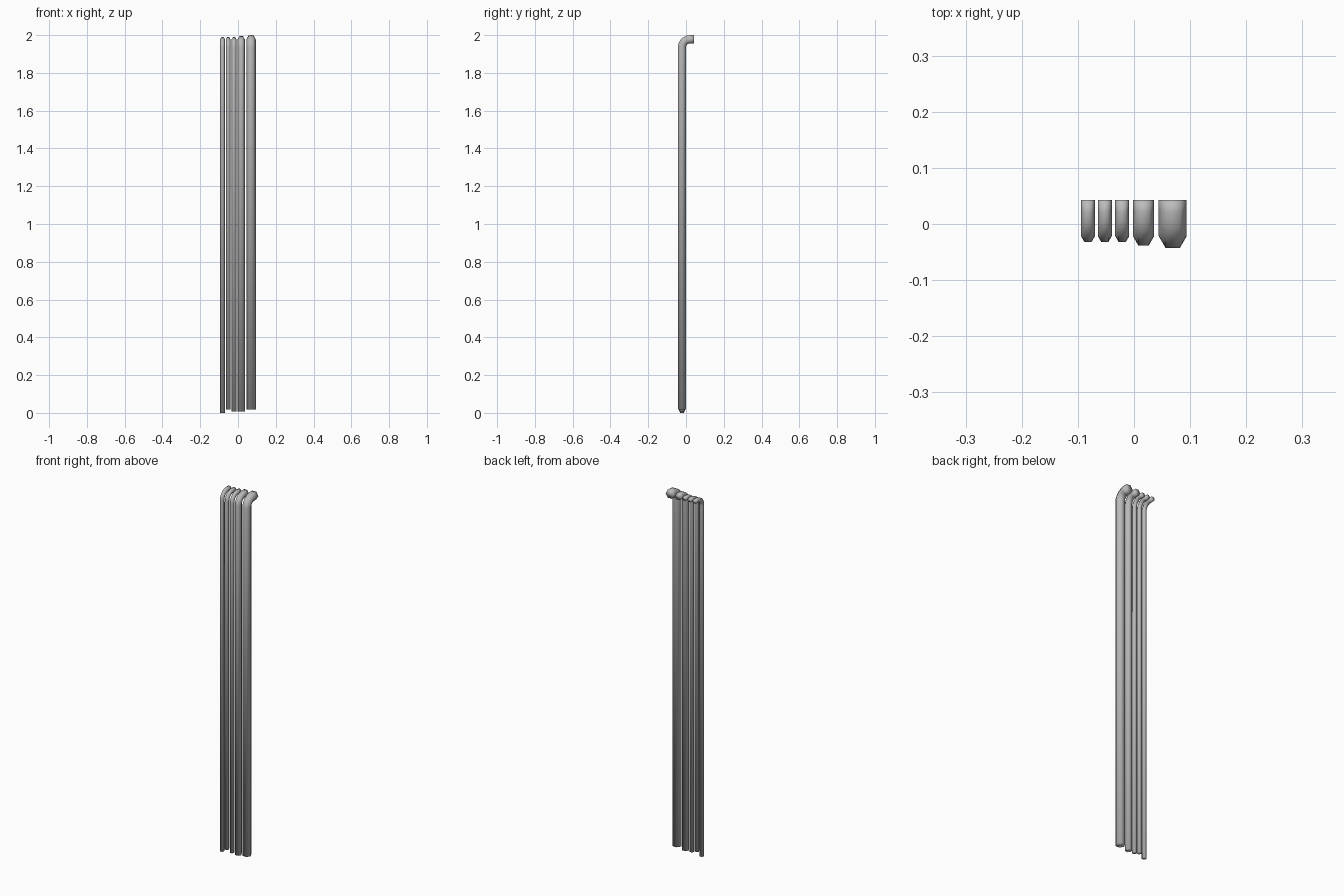
import bpy, bmesh, math

if "Cube" in bpy.data.objects:
    bpy.data.objects.remove(bpy.data.objects["Cube"])

SIDES = 6
AXIS_Y, AXIS_Z = -0.0215, 1.978   # vertical run / horizontal run centre lines
BEND, STEPS = 0.043, 5
END_Y = 0.0432

# slightly dark grey metal
metal = bpy.data.materials.new("grey_metal")
metal.diffuse_color = (0.5, 0.5, 0.5, 1)
metal.use_nodes = True
metal.node_tree.nodes["Principled BSDF"].inputs["Base Color"].default_value = metal.diffuse_color


def pipe(name, x, r, bottom):
    # path stations: (y, z, tangent angle from vertical)
    path = [(AXIS_Y, bottom, 0.0)]
    for i in range(STEPS + 1):
        a = math.pi / 2 * i / STEPS
        path.append((AXIS_Y + BEND * (1 - math.cos(a)),
                     AXIS_Z - BEND + BEND * math.sin(a), a))
    path.append((END_Y, AXIS_Z, math.pi / 2))

    bm = bmesh.new()
    rings = []
    for y, z, a in path:
        ring = []
        for k in range(SIDES):
            t = 2 * math.pi * k / SIDES
            u = r * math.sin(t)
            ring.append(bm.verts.new((x + r * math.cos(t),
                                      y + u * math.cos(a),
                                      z - u * math.sin(a))))
        rings.append(ring)
    for lo, hi in zip(rings, rings[1:]):
        for k in range(SIDES):
            n = (k + 1) % SIDES
            bm.faces.new((lo[k], lo[n], hi[n], hi[k]))
    # end caps, shaded smoothly together with the sides
    bm.faces.new(rings[0][::-1])
    bm.faces.new(rings[-1])
    bmesh.ops.recalc_face_normals(bm, faces=bm.faces)
    for f in bm.faces:
        f.smooth = True
    me = bpy.data.meshes.new(name)
    bm.to_mesh(me)
    bm.free()
    me.materials.append(metal)
    ob = bpy.data.objects.new(name, me)
    bpy.context.collection.objects.link(ob)


# three thin pipes, one medium, one thick, with staggered lower ends
pipe("thin_pipe_left", -0.082, 0.0125, 0.0)
pipe("thin_pipe_middle", -0.052, 0.0125, 0.018)
pipe("thin_pipe_right", -0.021, 0.0125, 0.008)
pipe("medium_pipe", 0.017, 0.019, 0.008)
pipe("thick_pipe", 0.069, 0.025, 0.018)
